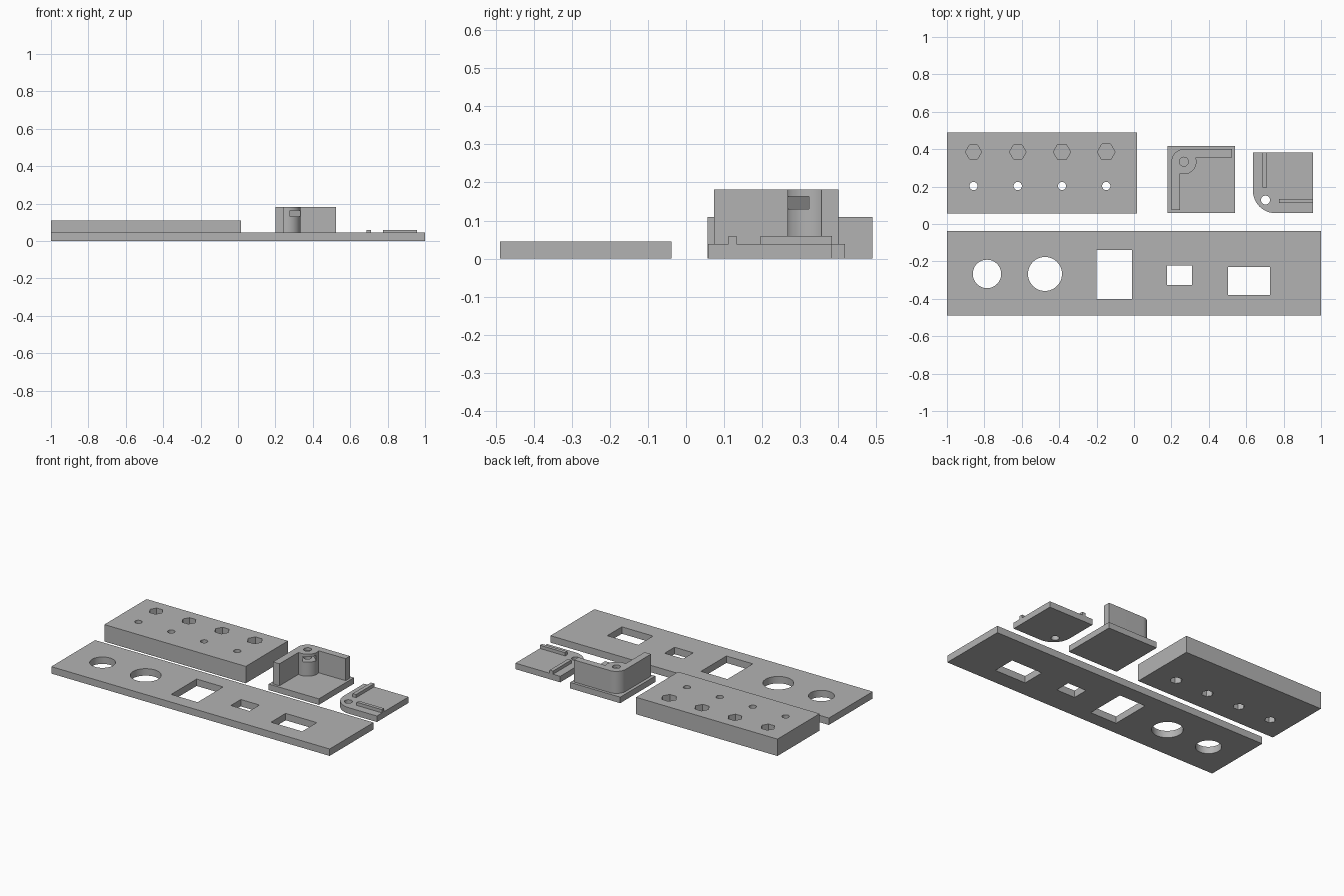
import bpy, bmesh, math

if "Cube" in bpy.data.objects:
    bpy.data.objects.remove(bpy.data.objects["Cube"])

grey = bpy.data.materials.new("plain_grey")
grey.diffuse_color = (0.45, 0.45, 0.45, 1)
grey.use_nodes = True
grey.node_tree.nodes["Principled BSDF"].inputs["Base Color"].default_value = grey.diffuse_color


def arc(cx, cy, r, a0, a1, n):
    """Points along an arc, angles in degrees."""
    return [(cx + r * math.cos(math.radians(a0 + (a1 - a0) * i / n)),
             cy + r * math.sin(math.radians(a0 + (a1 - a0) * i / n))) for i in range(n + 1)]


def circle(cx, cy, r, n=48, turn=0):
    return arc(cx, cy, r, turn, turn + 360, n)[:-1]


def rect(x0, x1, y0, y1):
    return [(x0, y0), (x1, y0), (x1, y1), (x0, y1)]


def prism(name, outline, z0, z1):
    """Extrude a flat outline from z0 up to z1."""
    bm = bmesh.new()
    face = bm.faces.new([bm.verts.new((x, y, z0)) for x, y in outline])
    ext = bmesh.ops.extrude_face_region(bm, geom=[face])
    for v in ext["geom"]:
        if isinstance(v, bmesh.types.BMVert):
            v.co.z = z1
    bmesh.ops.recalc_face_normals(bm, faces=bm.faces)
    mesh = bpy.data.meshes.new(name)
    bm.to_mesh(mesh)
    bm.free()
    mesh.materials.append(grey)
    obj = bpy.data.objects.new(name, mesh)
    bpy.context.collection.objects.link(obj)
    return obj


def finish(obj, cuts=()):
    """Cut (outline, z0, z1) prisms out of the part, then smooth its round walls."""
    bpy.ops.object.select_all(action='DESELECT')
    bpy.context.view_layer.objects.active = obj
    obj.select_set(True)
    for outline, z0, z1 in cuts:
        cutter = prism("cutter", outline, z0, z1)
        cutter.hide_render = True
        mod = obj.modifiers.new("cut", 'BOOLEAN')
        mod.operation = 'DIFFERENCE'
        mod.solver = 'EXACT'
        mod.object = cutter
        bpy.ops.object.modifier_apply(modifier=mod.name)
        bpy.data.objects.remove(cutter)
    bpy.ops.object.shade_smooth_by_angle(angle=math.radians(30))


# Long panel with two round and three rectangular openings
openings = [circle(-0.786, -0.267, 0.076), circle(-0.476, -0.267, 0.091),
            rect(-0.20, -0.01, -0.40, -0.139), rect(0.176, 0.31, -0.325, -0.223),
            rect(0.503, 0.727, -0.38, -0.23)]
finish(prism("panel", rect(-1, 1, -0.488, -0.038), 0, 0.045),
       [(o, -0.1, 0.2) for o in openings])

# Thick block: hex pockets on top, bolt holes with hex pockets underneath
cuts = []
for i in range(4):
    x = -0.858 + 0.2365 * i
    cuts += [(circle(x, 0.385, 0.043 + 0.0016 * i, 6), 0.055, 0.2),
             (circle(x, 0.203, 0.022, 32), -0.1, 0.2),
             (circle(x, 0.203, 0.033 + 0.001 * i, 6), -0.1, 0.04)]
finish(prism("test_block", rect(-1, 0.016, 0.057, 0.49), 0, 0.11), cuts)

# Corner bracket: base plate, and L wall merged with a screw boss
finish(prism("bracket_base", rect(0.18, 0.54, 0.058, 0.418), 0, 0.039))
cx, cy, r = 0.267, 0.333, 0.067
wall = ([(0.524, 0.356), (0.524, 0.40)] + arc(cx, cy, r, 90, 180, 16)
        + [(0.20, 0.074), (0.246, 0.074)] + arc(cx, cy, r, -108, 19, 24))
# Nut slot runs diagonally out of the boss
d = math.sqrt(0.5)
slot = [(cx + (u + v) * d, cy + (v - u) * d)
        for u, v in [(-0.035, -0.04), (0.1, -0.04), (0.1, 0.04), (-0.035, 0.04)]]
finish(prism("bracket_wall", wall, 0.039, 0.182),
       [(circle(cx, cy, 0.024, 32), 0.0, 0.3), (slot, 0.13, 0.163)])

# Lid with one rounded corner, a screw hole and two ridges
lid = [(0.957, 0.058), (0.957, 0.383), (0.636, 0.383)] + arc(0.756, 0.178, 0.12, 180, 270, 20)
finish(prism("lid", lid, 0, 0.039), [(circle(0.703, 0.128, 0.024, 32), -0.1, 0.2)])
finish(prism("lid_ridge_side", rect(0.687, 0.711, 0.196, 0.383), 0.039, 0.06))
finish(prism("lid_ridge_front", rect(0.775, 0.957, 0.111, 0.133), 0.039, 0.06))
